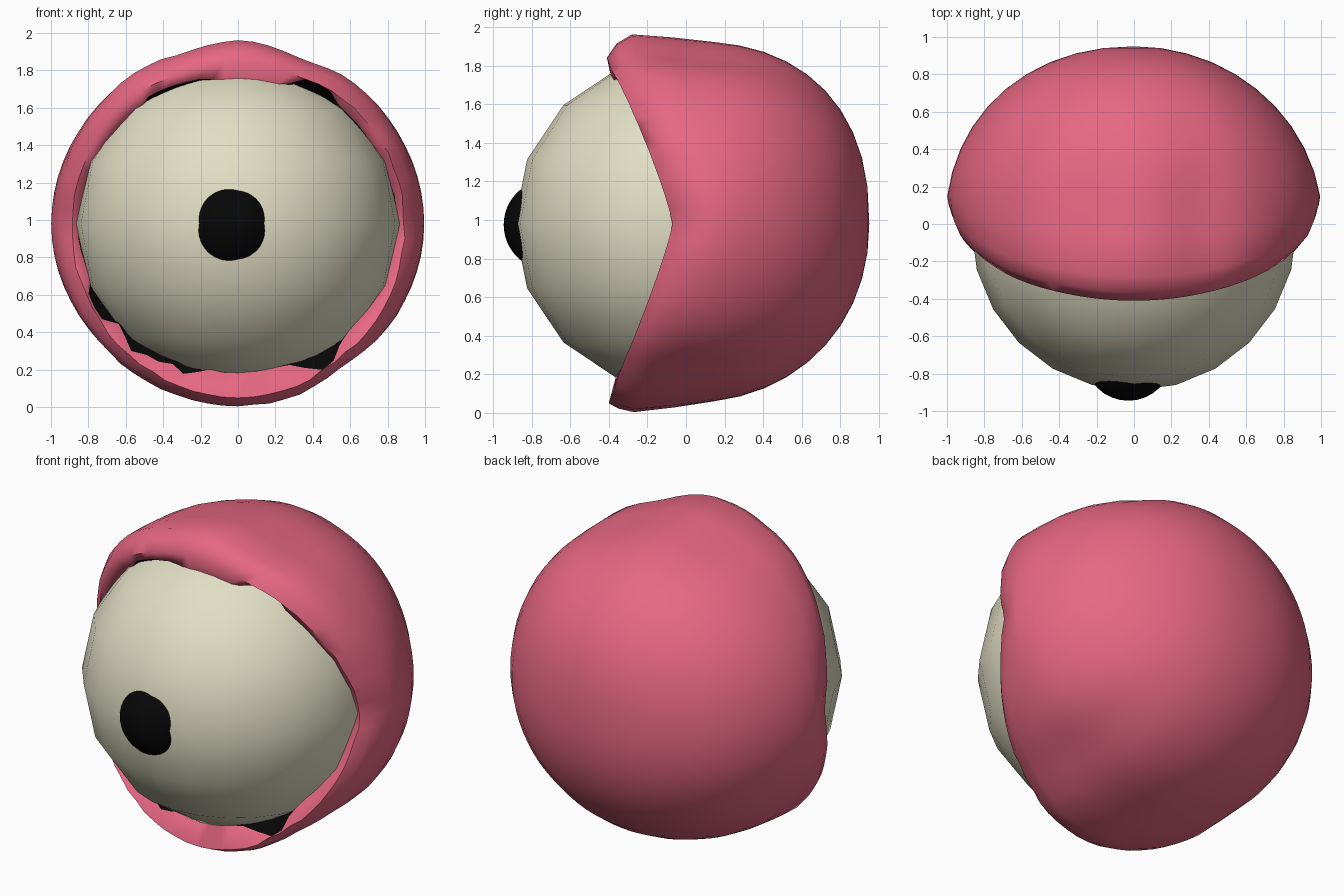
import bpy, bmesh, random
from math import sin, cos, pi, sqrt, exp, radians, degrees

random.seed(4)
if "Cube" in bpy.data.objects:
    bpy.data.objects.remove(bpy.data.objects["Cube"], do_unlink=True)

MID_Z = 0.98
EYE_R = 0.87
EYE_Y = -0.02
SEGS = 72


def material(name, rgb):
    m = bpy.data.materials.new(name)
    m.use_nodes = True
    m.diffuse_color = (*rgb, 1)
    bsdf = m.node_tree.nodes["Principled BSDF"]
    bsdf.inputs["Base Color"].default_value = (*rgb, 1)
    bsdf.inputs["Roughness"].default_value = 0.8
    return m


pink = material("pink skin", (0.79, 0.135, 0.225))
ivory = material("ivory", (0.76, 0.735, 0.555))
black = material("black", (0.002, 0.002, 0.002))


def smooth(obj, angle=60):
    bpy.ops.object.select_all(action="DESELECT")
    obj.select_set(True)
    bpy.context.view_layer.objects.active = obj
    bpy.ops.object.shade_smooth_by_angle(angle=radians(angle))


def ball(name, segments, rings, radius, location, mat):
    bpy.ops.mesh.primitive_uv_sphere_add(segments=segments, ring_count=rings,
                                         radius=radius, location=location)
    obj = bpy.context.object
    obj.name = name
    obj.data.materials.append(mat)
    smooth(obj)


# Eyeball, and a pupil dome standing out of its front
ball("eyeball", 24, 8, EYE_R, (0, EYE_Y, MID_Z), ivory)
ball("pupil", 32, 24, 0.235, (-0.03, -0.71, MID_Z - 0.005), black)


def bump(angle, centre, width):
    d = (degrees(angle) - centre + 180) % 360 - 180
    return exp(-(d / width) ** 2)


# Torn gaps along the lid edge: angle, width, depth
GAPS = [(43, 3, 0.03), (60, 8, 0.10), (104, 5, 0.03), (119, 9, 0.04),
        (211, 6, 0.10), (230, 6, 0.07), (240, 4, 0.05), (251, 5, 0.06),
        (266, 2, 0.03), (282, 2, 0.03), (301, 8, 0.11)]


def eye_radius(y):
    return sqrt(EYE_R ** 2 - (y - EYE_Y) ** 2)


def section(a):
    """Points (y, radius) from behind to the inner lid edge at one angle."""
    s = sin(a)
    up, down = max(s, 0) ** 2, min(s, 0) ** 2
    left = max(-cos(a), 0) ** 2
    dent = (0.035 * bump(a, 68, 11) + 0.02 * bump(a, 107, 9)
            + 0.03 * bump(a, 306, 11))
    body = 1.008 - 0.06 * up - 0.08 * down
    power = 2 + 0.35 * up + 0.12 * down + 0.12 * left
    pts = []
    for i in range(1, 11):
        c = cos(radians(8.1 * i))
        r = body * (1 - c ** power) ** (1 / power)
        pts.append((0.95 * c, r - dent * (i / 10) ** 3))
    # swollen lid, rolled toward the eyeball
    edge = -0.07 - 0.34 * (s * s) ** 0.6 + 0.01 * down
    lid_y = edge + 0.13
    lid = 0.975 + 0.005 * up - 0.002 * down - dent + random.uniform(-0.003, 0.003)
    y0, r0 = pts[-1]
    pts.append(((y0 + lid_y) / 2, (r0 + lid) / 2 + 0.004))
    pts.append((lid_y, lid))
    front = 0.89 - 0.025 * up + 0.035 * down + random.uniform(-0.006, 0.006)
    pts.append((edge + 0.05, lid * 0.6 + front * 0.4))
    pts.append((edge, front - dent / 2))
    gap = sum(depth * bump(a, c, w) for c, w, depth in GAPS)
    rim_y = edge + 0.02 + 0.02 * down
    rim = eye_radius(rim_y) * 0.975 + gap + random.uniform(-0.006, 0.01)
    pts.append((rim_y, min(rim, front - 0.01)))
    # dark lining tucked inside the eyeball
    pts.append((edge + 0.10, eye_radius(edge + 0.10) * 0.94))
    return pts


# Fleshy socket with eyelids
bm = bmesh.new()
pole = bm.verts.new((0, 0.95, MID_Z))
columns = []
for k in range(SEGS):
    a = 2 * pi * k / SEGS
    columns.append([bm.verts.new((r * cos(a), y, MID_Z + r * sin(a)))
                    for y, r in section(a)])
for k in range(SEGS):
    p, q = columns[k], columns[(k + 1) % SEGS]
    bm.faces.new((pole, q[0], p[0]))
    for i in range(len(p) - 1):
        f = bm.faces.new((p[i], q[i], q[i + 1], p[i + 1]))
        f.material_index = 1 if i == len(p) - 2 else 0
bm.normal_update()
if next(iter(bm.faces)).normal.y < 0:
    bmesh.ops.reverse_faces(bm, faces=bm.faces[:])
mesh = bpy.data.meshes.new("eye_socket")
bm.to_mesh(mesh)
bm.free()
mesh.materials.append(pink)
mesh.materials.append(black)
socket = bpy.data.objects.new("eye_socket", mesh)
bpy.context.collection.objects.link(socket)
smooth(socket)
